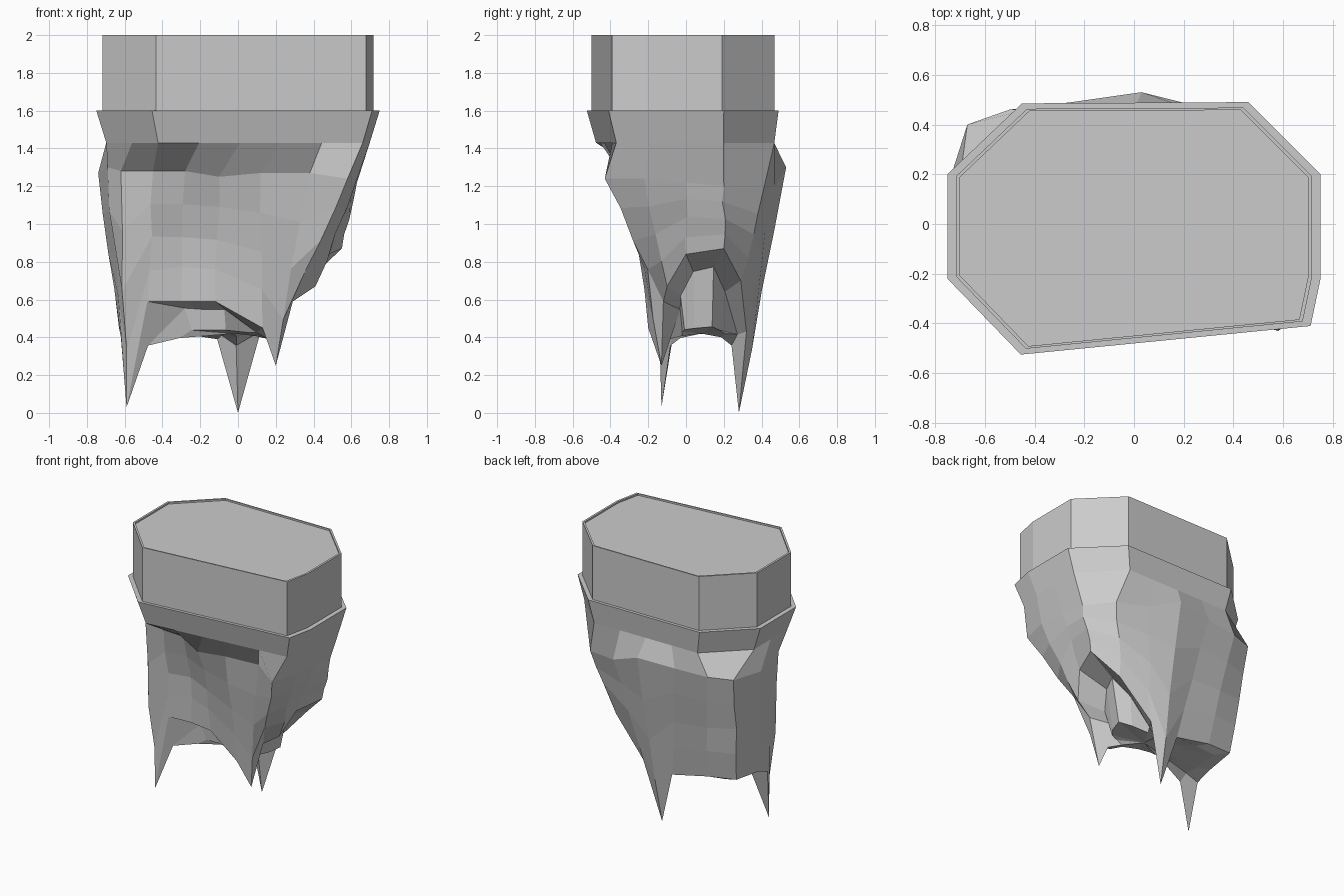
import bpy
import bmesh
import math
import random
from mathutils import Vector

random.seed(4)
if "Cube" in bpy.data.objects:
    bpy.data.objects.remove(bpy.data.objects["Cube"], do_unlink=True)

stone = bpy.data.materials.new("grey stone")
stone.use_nodes = True
stone.diffuse_color = (0.6, 0.6, 0.6, 1)
stone.node_tree.nodes["Principled BSDF"].inputs["Base Color"].default_value = (0.6, 0.6, 0.6, 1)

# Platform outline: each corner with the number of columns along the edge after it
corners = [(-0.455, -0.525), (0.71, -0.41), (0.75, -0.22), (0.75, 0.2),
           (0.46, 0.49), (-0.45, 0.485), (-0.75, 0.2), (-0.75, -0.22)]
edge_columns = [5, 1, 2, 1, 4, 1, 2, 2]


def outline_ring(points, z, scale=1.0, shift=0.0):
    return [Vector((x * scale, y * scale + shift, z)) for x, y in points]


def subdivided_outline():
    result = []
    for i, count in enumerate(edge_columns):
        a, b = Vector(corners[i]), Vector(corners[(i + 1) % len(corners)])
        result += [a.lerp(b, k / count) for k in range(count)]
    return result


def loft(name, rings, end_centre=None):
    """Skin a stack of equal rings, cap the start flat and close the end."""
    bm = bmesh.new()
    rows = [[bm.verts.new(p) for p in ring] for ring in rings]
    count = len(rows[0])
    for upper, lower in zip(rows, rows[1:]):
        for i in range(count):
            j = (i + 1) % count
            bm.faces.new((upper[i], upper[j], lower[j], lower[i]))
    bm.faces.new(rows[0])
    if end_centre is None:
        bm.faces.new(rows[-1])
    else:
        tip = bm.verts.new(end_centre)
        for i in range(count):
            bm.faces.new((rows[-1][i], rows[-1][(i + 1) % count], tip))
    bmesh.ops.recalc_face_normals(bm, faces=bm.faces)
    mesh = bpy.data.meshes.new(name)
    bm.to_mesh(mesh)
    bm.free()
    mesh.materials.append(stone)
    obj = bpy.data.objects.new(name, mesh)
    bpy.context.collection.objects.link(obj)


# Upper block with a thin raised rim around its top
loft("platform_block", [
    outline_ring(corners, 1.59, 0.955),
    outline_ring(corners, 2.0, 0.955),
    outline_ring(corners, 2.0, 0.935),
    outline_ring(corners, 1.988, 0.935),
])

# Shoulder of each rock column, from the front left corner round the front
shoulders = [
    (-0.45, -0.23, 1.28), (-0.28, -0.24, 1.28), (-0.1, -0.33, 1.25),
    (0.12, -0.32, 1.27), (0.38, -0.3, 1.27), (0.58, -0.43, 1.24),
    (0.63, -0.22, 1.24), (0.63, 0, 1.22), (0.62, 0.2, 1.2),
    (0.50, 0.41, 1.18), (0.27, 0.47, 1.2), (0.03, 0.53, 1.3),
    (-0.25, 0.49, 1.28), (-0.5, 0.46, 1.27), (-0.67, 0.4, 1.27),
    (-0.74, 0.18, 1.27), (-0.69, -0.1, 1.3), (-0.62, -0.2, 1.28),
]
# Foot of each column; three of them are hanging spike tips
feet = [
    (-0.48, -0.13, 0.59), (-0.3, -0.12, 0.59), (-0.12, -0.15, 0.59),
    (0.13, -0.2, 0.45), (0.2, -0.13, 0.25), (0.29, -0.12, 0.59),
    (0.41, -0.1, 0.67), (0.48, 0, 0.84), (0.55, 0.2, 0.87),
    (0.37, 0.29, 0.7), (0.12, 0.32, 0.43), (0, 0.28, 0),
    (-0.11, 0.32, 0.39), (-0.4, 0.31, 0.45), (-0.61, 0.28, 0.47),
    (-0.63, 0.05, 0.45), (-0.62, -0.07, 0.4), (-0.59, -0.13, 0.03),
]
shoulders = [Vector(p) for p in shoulders]
feet = [Vector(p) for p in feet]
# Valley down the front wall: how far these columns sink backwards half way
valley = {0: 0.02, 1: 0.05, 2: 0.03}


def rough(p, amount=0.01):
    return p + Vector([random.uniform(-amount, amount) for _ in range(3)])


# Hanging rock: sloped collar and faceted walls
points = subdivided_outline()
rings = [outline_ring(points, 1.6), outline_ring(points, 1.43, 0.93, 0.012), shoulders]
for t in (0.25, 0.5, 0.75):
    ring = []
    for i, (shoulder, foot) in enumerate(zip(shoulders, feet)):
        p = shoulder.lerp(foot, t)
        p.y += valley.get(i, 0) * math.sin(math.pi * t)
        ring.append(rough(p))
    rings.append(ring)
rings.append(feet)

# Rough underside: steep behind the spikes, a flat ledge and wall below the overhang
centre = Vector((-0.02, 0.08, 0.42))


def underside_ring(low_blend, high_blend):
    ring = []
    for foot in feet:
        across, down = low_blend if foot.z < 0.48 else high_blend
        p = foot.lerp(centre, across)
        p.z = foot.z + (centre.z - foot.z) * down
        ring.append(rough(p, 0.006))
    return ring


rings.append(underside_ring((0.2, 0.85), (0.42, 0.22)))
rings.append(underside_ring((0.5, 0.95), (0.52, 0.92)))
loft("hanging_rock", rings, centre)
